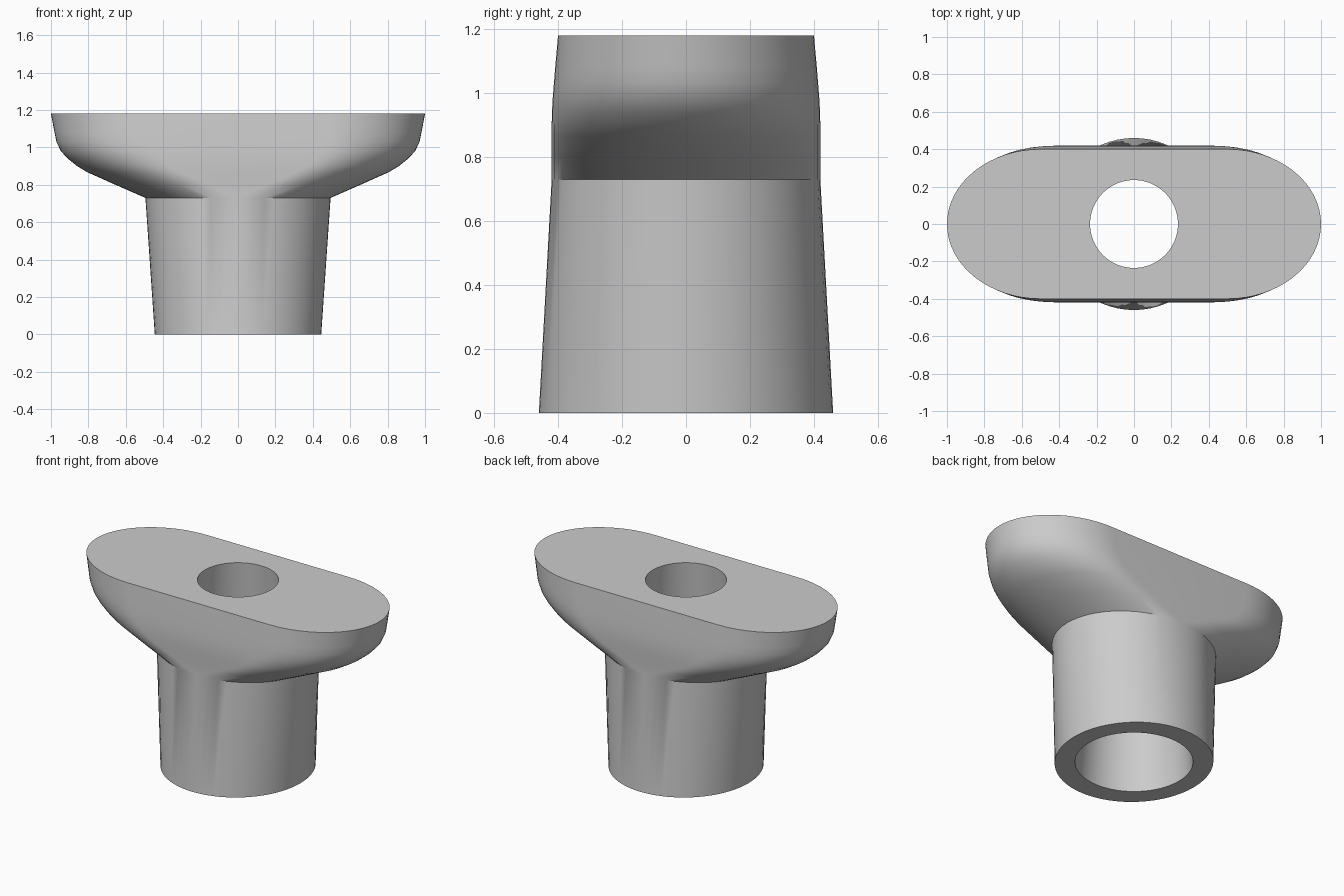
import bpy, bmesh, math

cube = bpy.data.objects.get("Cube")
if cube:
    bpy.data.objects.remove(cube, do_unlink=True)

grey = bpy.data.materials.new("plain grey")
grey.use_nodes = True
colour = (0.6, 0.6, 0.6, 1)
grey.diffuse_color = colour
grey.node_tree.nodes["Principled BSDF"].inputs["Base Color"].default_value = colour

STEPS = 32  # segments in each rounded end


def ring(bm, z, spread, rx, ry):
    """Oval loop: two half ellipses pushed apart by spread on each side."""
    verts = []
    for side in (1, -1):
        for i in range(STEPS + 1):
            a = math.pi * (i / STEPS - 0.5)
            verts.append(bm.verts.new((side * (spread + rx * math.cos(a)),
                                       side * ry * math.sin(a), z)))
    return verts


# Sections: height, spread of the rounded ends, end radius in x and y
stem = [(0, 0, 0.445, 0.46), (0.73, 0, 0.495, 0.42)]
flange = [(0.80, 0.16, 0.495, 0.42), (0.867, 0.31, 0.495, 0.42),
          (0.90, 0.365, 0.495, 0.42), (0.94, 0.415, 0.495, 0.419),
          (0.98, 0.45, 0.497, 0.417), (1.03, 0.473, 0.498, 0.413),
          (1.08, 0.482, 0.499, 0.409), (1.18, 0.5, 0.5, 0.40)]
bore = [(1.18, 0, 0.235, 0.235), (0, 0, 0.335, 0.335)]

# One closed skin: up the stem and flange, over the top, down the bore
bm = bmesh.new()
rings = [ring(bm, *s) for s in stem + flange + bore]
for k, low in enumerate(rings):
    high = rings[(k + 1) % len(rings)]
    for i in range(len(low)):
        j = (i + 1) % len(low)
        bm.faces.new((low[i], low[j], high[j], high[i]))
bmesh.ops.remove_doubles(bm, verts=bm.verts, dist=0.0001)
bmesh.ops.recalc_face_normals(bm, faces=bm.faces)

mesh = bpy.data.meshes.new("flanged_socket")
bm.to_mesh(mesh)
bm.free()
mesh.materials.append(grey)
body = bpy.data.objects.new("flanged_socket", mesh)
bpy.context.collection.objects.link(body)
bpy.context.view_layer.objects.active = body
body.select_set(True)
bpy.ops.object.shade_smooth_by_angle(angle=math.radians(30))
